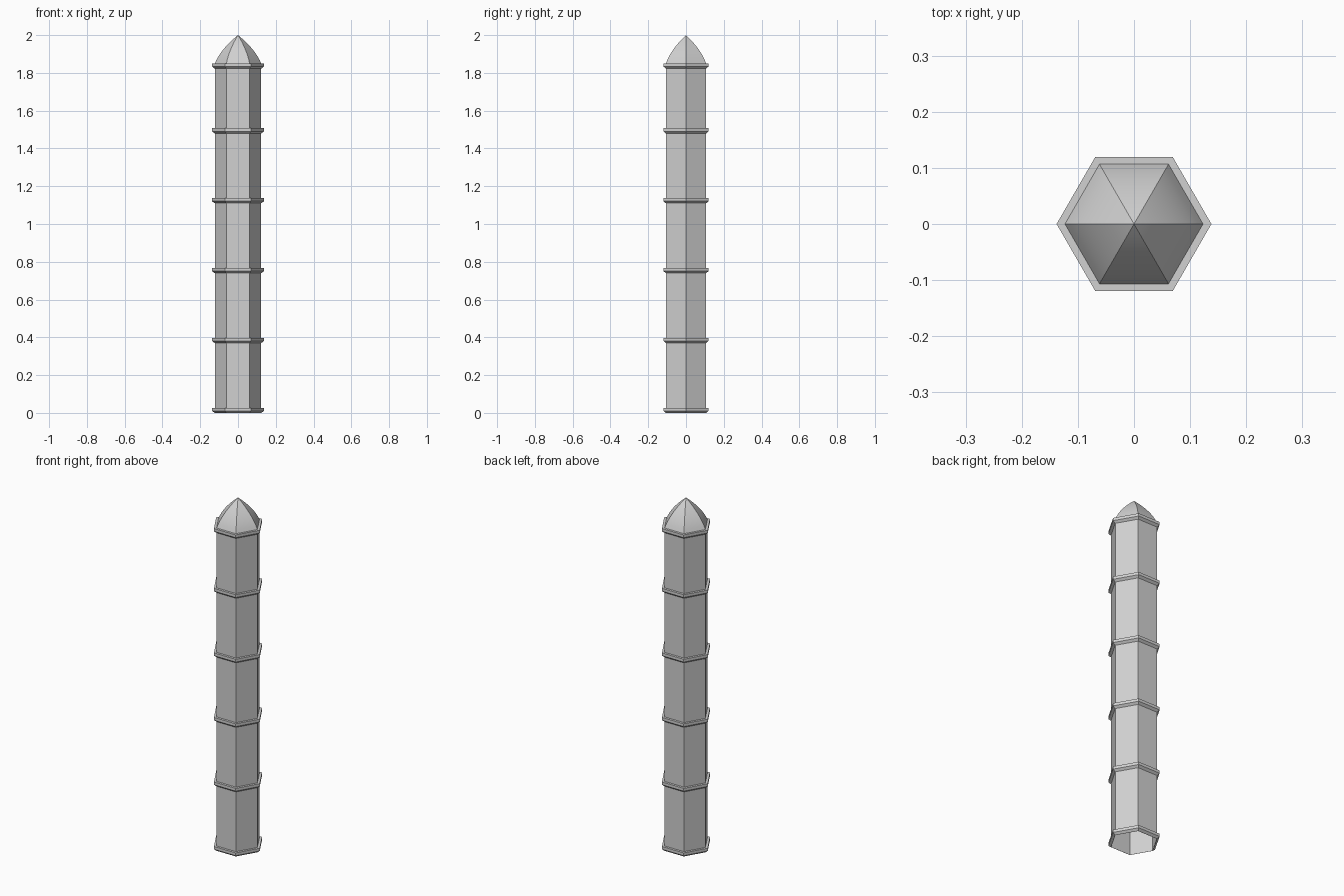
import bpy, bmesh, math

cube = bpy.data.objects.get("Cube")
if cube:
    bpy.data.objects.remove(cube)

SIDES = 6
BODY_R, RING_R = 0.123, 0.138
BODY_TOP, HEIGHT = 1.85, 2.0
RING_H, CHAMFER = 0.027, 0.011

# Plain grey stone
stone = bpy.data.materials.new("grey_stone")
stone.use_nodes = True
colour = (0.64, 0.64, 0.64, 1)
stone.diffuse_color = colour
stone.node_tree.nodes["Principled BSDF"].inputs["Base Color"].default_value = colour


def hex_loft(name, profile, smooth=False):
    """Sweep a (radius, height) profile round a hexagon; a zero radius makes a tip."""
    bm = bmesh.new()
    rows = []
    for r, z in profile:
        count = SIDES if r > 0 else 1
        rows.append([bm.verts.new((r * math.cos(math.tau * i / SIDES),
                                   r * math.sin(math.tau * i / SIDES), z))
                     for i in range(count)])
    for low, high in zip(rows, rows[1:]):
        for i in range(SIDES):
            j = (i + 1) % SIDES
            if len(high) == 1:
                bm.faces.new((low[i], low[j], high[0]))
            else:
                bm.faces.new((low[i], low[j], high[j], high[i]))
    mesh = bpy.data.meshes.new(name)
    bm.to_mesh(mesh)
    bm.free()
    mesh.materials.append(stone)
    obj = bpy.data.objects.new(name, mesh)
    bpy.context.collection.objects.link(obj)
    if smooth:
        bpy.ops.object.select_all(action='DESELECT')
        obj.select_set(True)
        bpy.context.view_layer.objects.active = obj
        bpy.ops.object.shade_smooth_by_angle(angle=math.radians(25))
    return obj


# Hollow shaft, open at the bottom
hex_loft("shaft", [(BODY_R, 0), (BODY_R, BODY_TOP)])

# Bands with a chamfered underside and a flat top
band_tops = [RING_H + 0.37 * i for i in range(5)] + [BODY_TOP]
for n, top in enumerate(band_tops, 1):
    base = top - RING_H
    hex_loft(f"band_{n}", [(BODY_R + 0.001, base), (RING_R, base + CHAMFER),
                           (RING_R, top), (BODY_R, top)])

# Pointed cap with bulging sides
STEPS = 8
cap = []
for k in range(STEPS + 1):
    t = k / STEPS
    r = BODY_R * (1 - 0.5 * t - 0.5 * t * t) if k < STEPS else 0
    cap.append((r, BODY_TOP + (HEIGHT - BODY_TOP) * t))
hex_loft("pointed_cap", cap, smooth=True)
